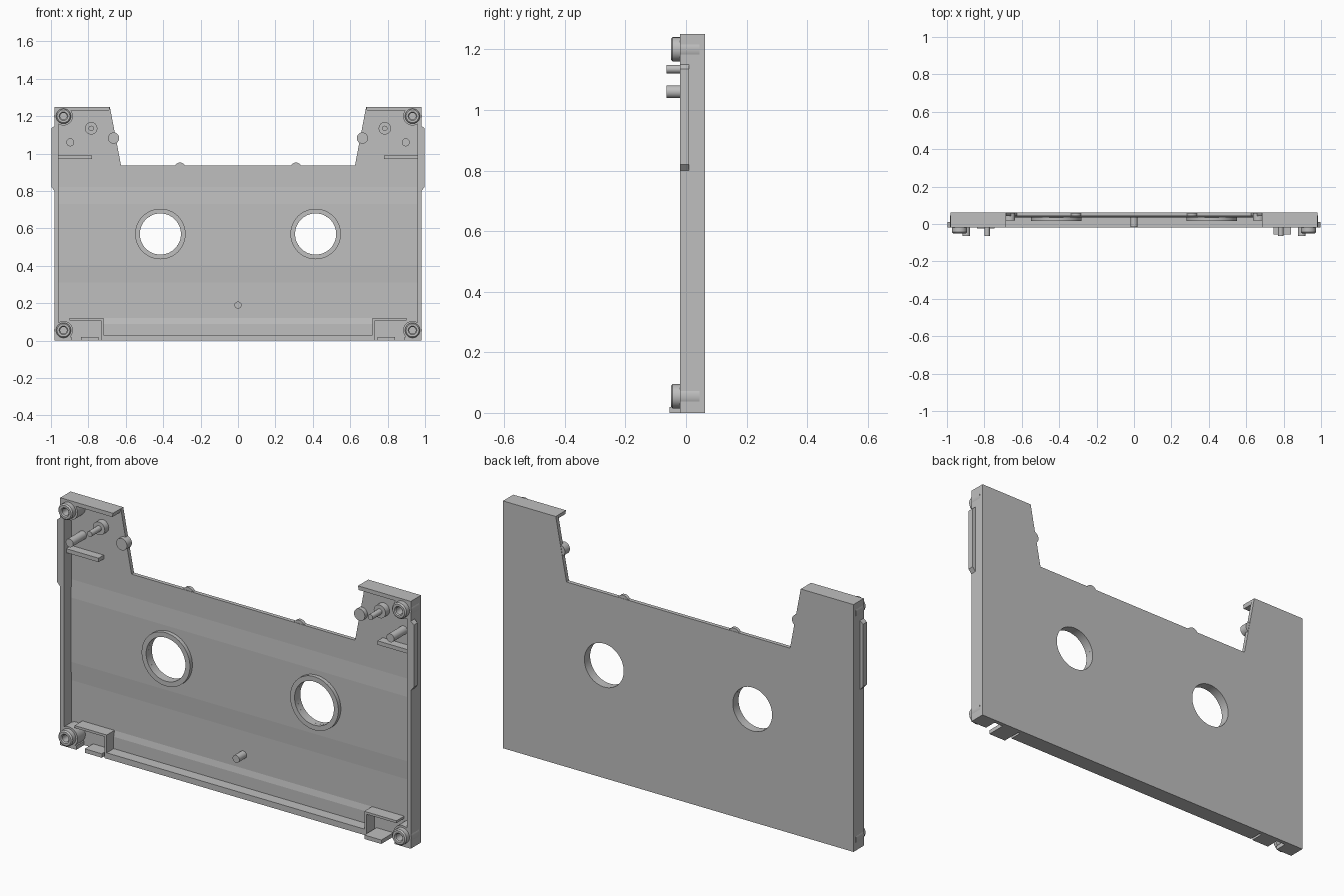
import bpy, bmesh, math
from mathutils import Vector

cube = bpy.data.objects.get("Cube")
if cube:
    bpy.data.objects.remove(cube, do_unlink=True)

grey = bpy.data.materials.new("plain grey")
grey.use_nodes = True
colour = (0.52, 0.52, 0.52, 1)
grey.diffuse_color = colour
grey.node_tree.nodes["Principled BSDF"].inputs["Base Color"].default_value = colour

FRONT, FLOOR, BACK = -0.02, 0.042, 0.062


def finish(name, bm):
    bmesh.ops.recalc_face_normals(bm, faces=bm.faces)
    mesh = bpy.data.meshes.new(name)
    bm.to_mesh(mesh)
    bm.free()
    mesh.materials.append(grey)
    ob = bpy.data.objects.new(name, mesh)
    bpy.context.collection.objects.link(ob)
    return ob


def prism(name, points, start, end, axis="y"):
    """Extrude an outline: (x, z) along y, or (y, z) along x."""
    place = (lambda a, b: (a, start, b)) if axis == "y" else (lambda a, b: (start, a, b))
    shift = (0, end - start, 0) if axis == "y" else (end - start, 0, 0)
    bm = bmesh.new()
    face = bm.faces.new([bm.verts.new(place(a, b)) for a, b in points])
    new = bmesh.ops.extrude_face_region(bm, geom=[face])["geom"]
    verts = [v for v in new if isinstance(v, bmesh.types.BMVert)]
    bmesh.ops.translate(bm, verts=verts, vec=shift)
    return finish(name, bm)


def box(name, x0, x1, y0, y1, z0, z1):
    x0, x1 = sorted((x0, x1))
    return prism(name, [(x0, z0), (x1, z0), (x1, z1), (x0, z1)], y0, y1)


def lathe(name, profile, x, z, steps=48):
    """Revolve a closed (radius, y) profile about a y-directed axis."""
    bm = bmesh.new()
    rings = []
    for i in range(steps):
        a = math.tau * i / steps
        rings.append([bm.verts.new((x + r * math.cos(a), y, z + r * math.sin(a)))
                      for r, y in profile])
    n = len(profile)
    for i in range(steps):
        p, q = rings[i], rings[(i + 1) % steps]
        for j in range(n):
            k = (j + 1) % n
            bm.faces.new((p[j], p[k], q[k], q[j]))
    bmesh.ops.remove_doubles(bm, verts=bm.verts, dist=0.00001)
    ob = finish(name, bm)
    smooth(ob)
    return ob


def smooth(ob):
    bpy.ops.object.select_all(action="DESELECT")
    ob.select_set(True)
    bpy.context.view_layer.objects.active = ob
    bpy.ops.object.shade_smooth_by_angle(angle=math.radians(30))


def rod(name, radius, y0, y1, x, z):
    return lathe(name, [(0, y0), (radius, y0), (radius, y1), (0, y1)], x, z)


# Back plate with a wide notch in the top
half = [(0.98, 0), (0.98, 1.25), (0.685, 1.25), (0.625, 0.935)]
plate = prism("back_plate", half + [(-x, z) for x, z in reversed(half)], FLOOR, BACK)

# Slightly raised, ramped floor bands
band = prism("raised_floor_band",
             [(0.05, 0.31), (FLOOR, 0.31), (0.036, 0.405), (0.036, 0.73), (FLOOR, 0.82), (0.05, 0.82)],
             -0.96, 0.96, "x")
prism("lower_floor_band", [(0.05, 0.02), (0.036, 0.02), (0.036, 0.09), (FLOOR, 0.12), (0.05, 0.12)],
      -0.72, 0.72, "x")

# Two round hub openings
for s in (-1, 1):
    cutter = rod("hub_cutter", 0.11, -0.1, 0.1, s * 0.415, 0.57)
    cutter.hide_render = True
    cutter.hide_viewport = True
    for ob in (plate, band):
        mod = ob.modifiers.new("hub opening", "BOOLEAN")
        mod.object = cutter
        mod.solver = "EXACT"

# Bottom wall and centre pin
box("bottom_wall", -0.72, 0.72, FRONT, FLOOR, 0, 0.03)
rod("centre_pin", 0.019, -0.016, 0.05, 0, 0.19)

for s, side in ((1, "left"), (-1, "right")):
    # Outer walls
    box(side + "_side_wall", s * 0.96, s * 0.98, FRONT, FLOOR, 0, 1.25)
    prism(side + "_top_wall", [(s * 0.96, 1.25), (s * 0.685, 1.25), (s * 0.689, 1.23), (s * 0.96, 1.23)],
          FRONT, FLOOR)
    box(side + "_bottom_corner", s * 0.89, s * 0.96, FRONT, FLOOR, 0, 0.02)
    # Side rail with tapered ends
    prism(side + "_side_rail", [(s * 0.98, 0.8), (s * 0.997, 0.82), (s * 0.997, 1.135), (s * 0.98, 1.15)],
          FRONT, 0.01)
    # Hub collar
    lathe(side + "_hub_collar", [(0.11, 0.016), (0.135, 0.016), (0.135, 0.045), (0.11, 0.045)],
          s * 0.415, 0.57, 64)
    # Hollow corner posts
    for z, level in ((0.055, "lower"), (1.2, "upper")):
        lathe(f"{side}_{level}_post",
              [(0.018, -0.045), (0.023, -0.05), (0.034, -0.05), (0.04, -0.044), (0.04, FRONT),
               (0.05, FRONT), (0.05, 0.045), (0, 0.045), (0, 0), (0.018, 0)],
              s * 0.933, z)
    # Guide pins near the top
    rod(side + "_thin_pin", 0.014, -0.065, 0.05, s * 0.785, 1.135)
    rod(side + "_thin_pin_base", 0.033, 0.01, 0.05, s * 0.785, 1.135)
    rod(side + "_thick_pin", 0.021, -0.065, 0.05, s * 0.897, 1.06)
    # Short rib
    box(side + "_rib", s * 0.78, s * 0.96, 0.0, 0.045, 0.97, 0.99)
    # Rounded bumps on the notch edge
    rod(side + "_notch_bump", 0.03, 0.044, 0.06, s * 0.31, 0.922)
    rod(side + "_slope_bump", 0.03, 0.02, 0.06, s * 0.665, 1.083)
    # Pocket walls and tab at the bottom
    box(side + "_pocket_upright", s * 0.72, s * 0.733, FRONT, FLOOR, 0, 0.12)
    box(side + "_pocket_shelf", s * 0.733, s * 0.9, FRONT, FLOOR, 0.108, 0.12)
    box(side + "_bottom_tab", s * 0.745, s * 0.84, -0.055 if s > 0 else -0.024, FLOOR, 0, 0.02)
